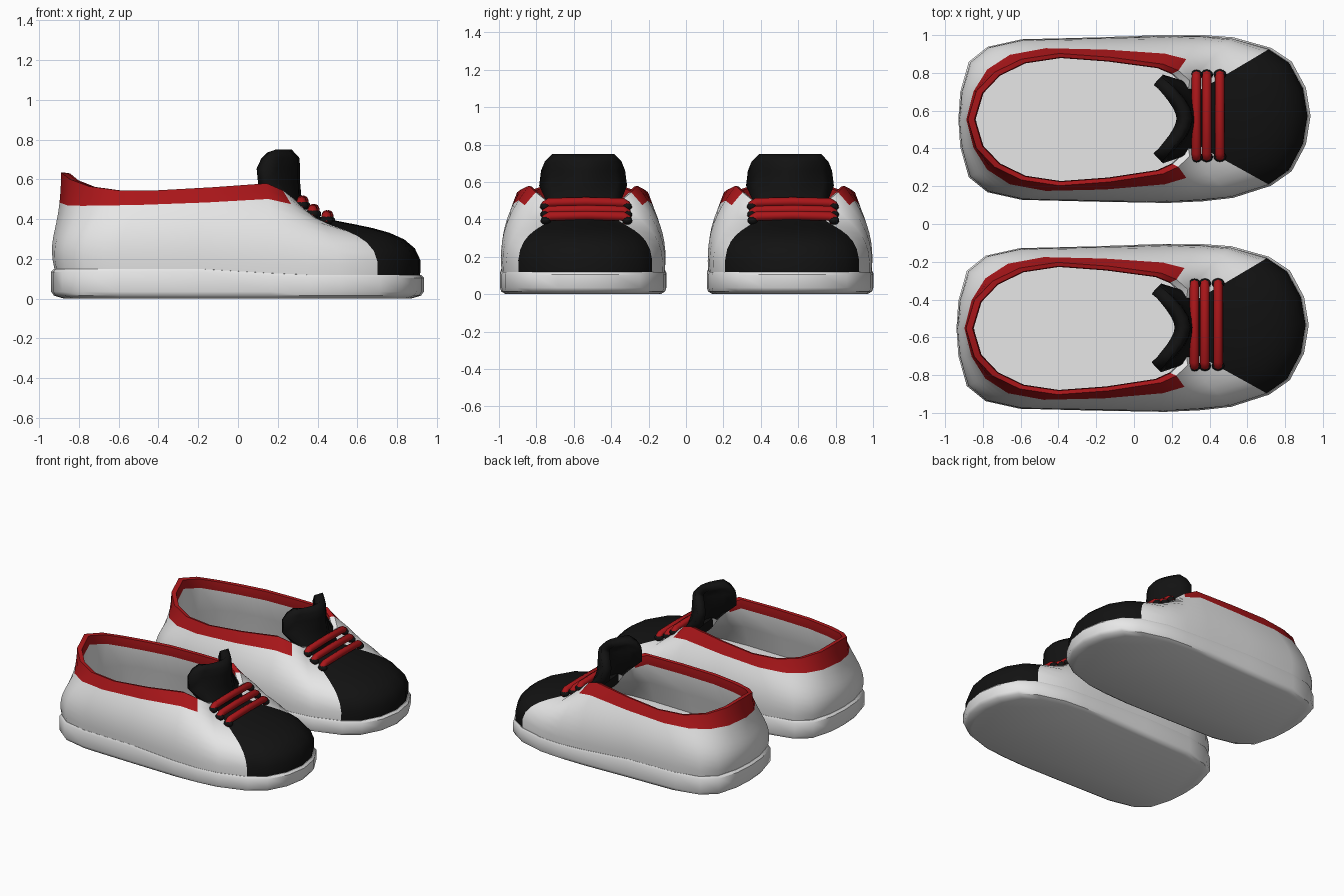
import bpy, bmesh
from mathutils import Vector

if "Cube" in bpy.data.objects:
    bpy.data.objects.remove(bpy.data.objects["Cube"])

def material(name, rgb):
    m = bpy.data.materials.new(name)
    m.diffuse_color = (*rgb, 1)
    m.use_nodes = True
    m.node_tree.nodes["Principled BSDF"].inputs["Base Color"].default_value = m.diffuse_color
    return m

WHITE = material("white", (0.8, 0.8, 0.8))
RED = material("red", (0.4, 0.008, 0.01))
BLACK = material("black", (0.006, 0.006, 0.006))

# Half columns from heel to toe: outline x, y | opening edge x, y, z | curve pull, curve height
COLUMNS = [
    (-.935, 0, -.885, 0, .635, 1.0, .33),
    (-.925, .145, -.84, .15, .60, .9, .34),
    (-.88, .305, -.745, .25, .565, .6, .38),
    (-.78, .385, -.60, .32, .545, .4, .41),
    (-.6, .425, -.40, .35, .545, .35, .42),
    (-.2, .435, -.13, .33, .56, .3, .43),
    (.17, .445, .15, .29, .58, .35, .45),
    (.36, .44, .23, .255, .545, .45, .43),
    (.52, .425, .29, .20, .50, .6, .39),
    (.72, .365, .275, .11, .48, .75, .33),
    (.83, .29, .265, .07, .48, .75, .33),
    (.905, .15, .26, .035, .48, .75, .33),
    (.93, 0, .26, 0, .48, .75, .33)]
N = 2 * (len(COLUMNS) - 1)
RING = [(c, 1) for c in COLUMNS] + [(c, -1) for c in COLUMNS[-2:0:-1]]

def clamp(v):
    return max(0.0, min(1.0, v))

def sole_top(x):
    return 0.15 - 0.03 * clamp((x + 0.05) / 0.3)

def place(p, off):
    # slight inward swing of the toe, then move to the shoe position
    return Vector((p[0] + off[0], p[1] + 0.02 * max(0, p[0]) + off[1], p[2]))

def finish(bm, name, mats, angle=40):
    bmesh.ops.recalc_face_normals(bm, faces=bm.faces)
    me = bpy.data.meshes.new(name)
    bm.to_mesh(me)
    bm.free()
    ob = bpy.data.objects.new(name, me)
    bpy.context.collection.objects.link(ob)
    for m in mats:
        me.materials.append(m)
    bpy.ops.object.select_all(action='DESELECT')
    ob.select_set(True)
    bpy.context.view_layer.objects.active = ob
    bpy.ops.object.shade_smooth_by_angle(angle=angle * 3.14159 / 180)
    return ob

def loft(rows, off, rule=None, cap_start=False, cap_end=False):
    bm = bmesh.new()
    vs = [[bm.verts.new(place(p, off)) for p in row] for row in rows]
    for r in range(len(rows) - 1):
        for i in range(N):
            j = (i + 1) % N
            f = bm.faces.new((vs[r][i], vs[r][j], vs[r + 1][j], vs[r + 1][i]))
            if rule:
                f.material_index = rule(r, min(i, N - 1 - i))
    if cap_start:
        bm.faces.new(vs[0])
    if cap_end:
        bm.faces.new(vs[-1])
    return bm

def make_sole(off):
    rows = []
    for s, z, top in ((.93, 0, 0), (.985, .015, 0), (1, .035, 0),
                      (1, -.015, 1), (.985, 0, 1)):
        rows.append([(c[0] * s, c[1] * s * m, z + top * sole_top(c[0])) for c, m in RING])
    finish(loft(rows, off, cap_start=True, cap_end=True), "sole", [WHITE])

STEPS = 10

def make_upper(off):
    def outer(c, m, t):
        x, y, ex, ey, ez, k, z2 = c
        f = clamp((x - .4) / .5)
        s = 1.03 + .02 * f
        p = (Vector((x * .98, y * .98, sole_top(x) - .01)),
             Vector((x * s, y * s, .32 + .1 * f)),
             Vector((x + (ex - x) * k, y + (ey - y) * k, z2)),
             Vector((ex, ey, ez)))
        u = 1 - t
        q = p[0] * u**3 + p[1] * 3 * u * u * t + p[2] * 3 * u * t * t + p[3] * t**3
        return (q.x, q.y * m, q.z)

    def inner(c, m, scale, drop, mix):
        # lining: from the rim down to the insole
        x, y, ex, ey, ez = c[:5]
        a = Vector((-.3 + (ex + .3) * scale, ey * scale, ez - drop))
        b = Vector((x * .9, y * .9, .17))
        q = a.lerp(b, mix)
        return (q.x, q.y * m, q.z)

    rows = [[outer(c, m, i / STEPS) for c, m in RING] for i in range(STEPS + 1)]
    for scale, drop, mix in ((.94, .005, 0), (.93, .07, 0), (.95, .07, .5), (.95, .07, 1)):
        rows.append([inner(c, m, scale, drop, mix) for c, m in RING])

    def rule(r, col):
        if col <= 6 and STEPS - 2 <= r <= STEPS + 1:
            return 1          # collar band
        if col >= 9 and r <= STEPS + 1:
            return 2          # toe cap and throat
        return 0
    finish(loft(rows, off, rule, cap_end=True), "upper", [WHITE, RED, BLACK], 50)

def make_tongue(off):
    # rows: centre x, z, half width, backward wrap of the edges
    rows = ((.37, .39, .15, .0), (.315, .5, .20, .06), (.308, .58, .235, .16),
            (.308, .66, .225, .17), (.303, .71, .205, .14), (.265, .75, .165, .07))
    bm = bmesh.new()
    n = 9
    vs = []
    for x, z, w, d in rows:
        us = [2 * i / (n - 1) - 1 for i in range(n)]
        vs.append([bm.verts.new(place((x - d * abs(u)**1.8, w * u, z), off)) for u in us])
    for a, b in zip(vs, vs[1:]):
        for i in range(n - 1):
            bm.faces.new((a[i], a[i + 1], b[i + 1], b[i]))
    ob = finish(bm, "tongue", [BLACK])
    mod = ob.modifiers.new("thickness", 'SOLIDIFY')
    mod.thickness = 0.06
    mod.offset = -1

def make_laces(off):
    for x, z in ((.325, .49), (.38, .448), (.45, .417)):
        cu = bpy.data.curves.new("lace", 'CURVE')
        cu.dimensions = '3D'
        cu.bevel_depth = 0.025
        cu.bevel_resolution = 2
        cu.use_fill_caps = True
        sp = cu.splines.new('POLY')
        path = ((-.222, -.035), (-.215, -.012), (-.195, 0), (0, .004),
                (.195, 0), (.215, -.012), (.222, -.035))
        sp.points.add(len(path) - 1)
        for pt, (y, dz) in zip(sp.points, path):
            pt.co = (*place((x, y + .012, z + dz), off), 1)
        cu.materials.append(RED)
        ob = bpy.data.objects.new("lace", cu)
        bpy.context.collection.objects.link(ob)
        # eyelets at both ends
        for side in (-1, 1):
            bm = bmesh.new()
            bmesh.ops.create_uvsphere(bm, u_segments=12, v_segments=8, radius=.034)
            bmesh.ops.scale(bm, vec=(1, .8, .7), verts=bm.verts)
            bmesh.ops.translate(bm, verts=bm.verts,
                                vec=place((x, .012 + side * .218, z - .022), off))
            finish(bm, "eyelet", [BLACK])

# the pair: two identical shoes side by side
for off in ((.005, .553), (-.005, -.553)):
    make_sole(off)
    make_upper(off)
    make_tongue(off)
    make_laces(off)
